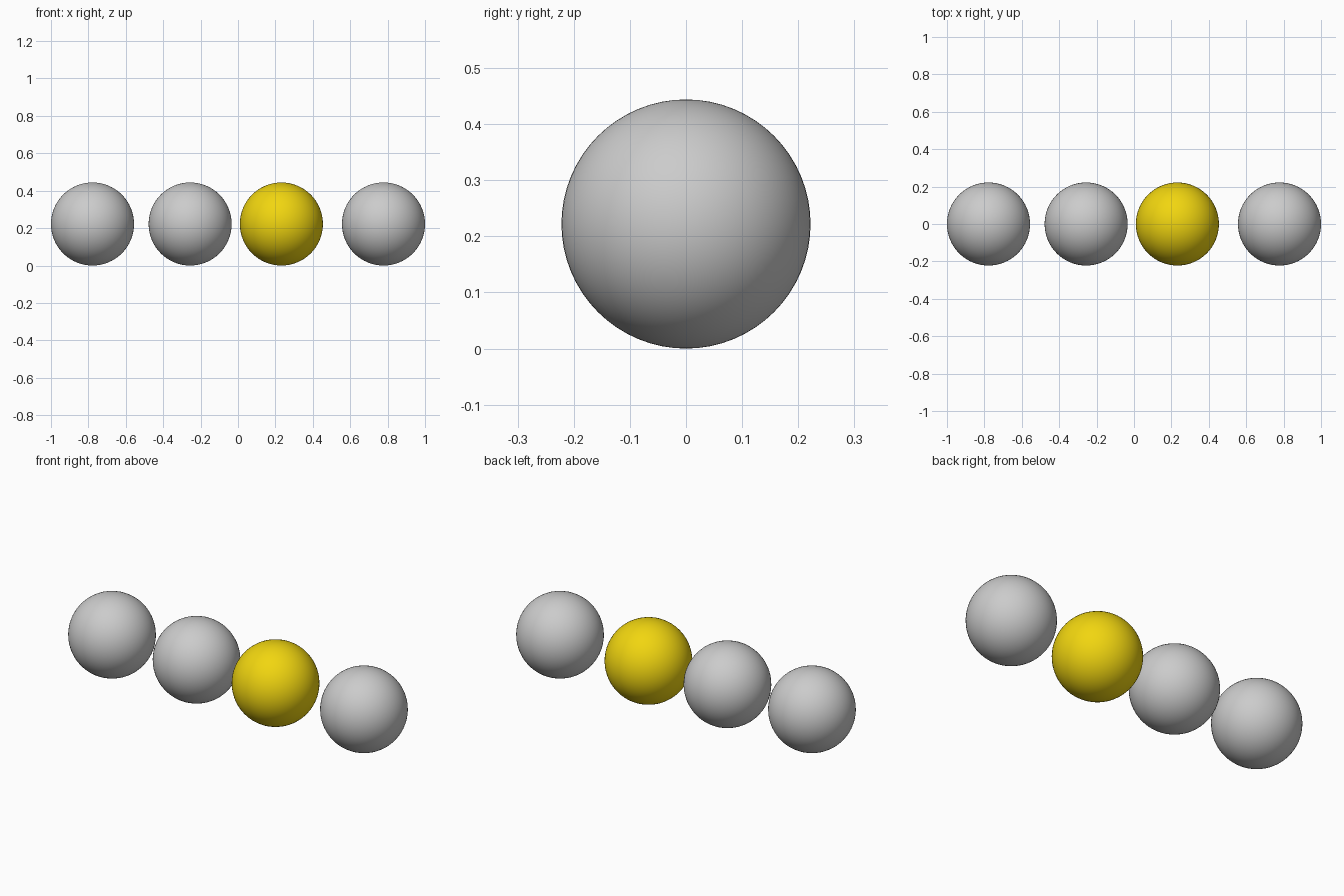
import bpy

cube = bpy.data.objects.get("Cube")
if cube:
    bpy.data.objects.remove(cube, do_unlink=True)

RADIUS = 0.222


def make_material(name, color):
    mat = bpy.data.materials.new(name)
    mat.use_nodes = True
    mat.diffuse_color = color
    for node in mat.node_tree.nodes:
        if node.type == 'BSDF_PRINCIPLED':
            node.inputs["Base Color"].default_value = color
    return mat


def make_ball(name, x, material=None):
    bpy.ops.mesh.primitive_uv_sphere_add(
        segments=64, ring_count=32, radius=RADIUS, location=(x, 0, RADIUS))
    ball = bpy.context.object
    ball.name = name
    bpy.ops.object.shade_smooth()
    if material:
        ball.data.materials.append(material)


yellow = make_material("yellow", (0.88, 0.67, 0.005, 1))

# Row of four equal balls, unevenly spaced, the third one yellow
make_ball("right_outer_ball", RADIUS - 1)
make_ball("right_inner_ball", -0.256)
make_ball("yellow_ball", 0.232, yellow)
make_ball("left_outer_ball", 1 - RADIUS)
